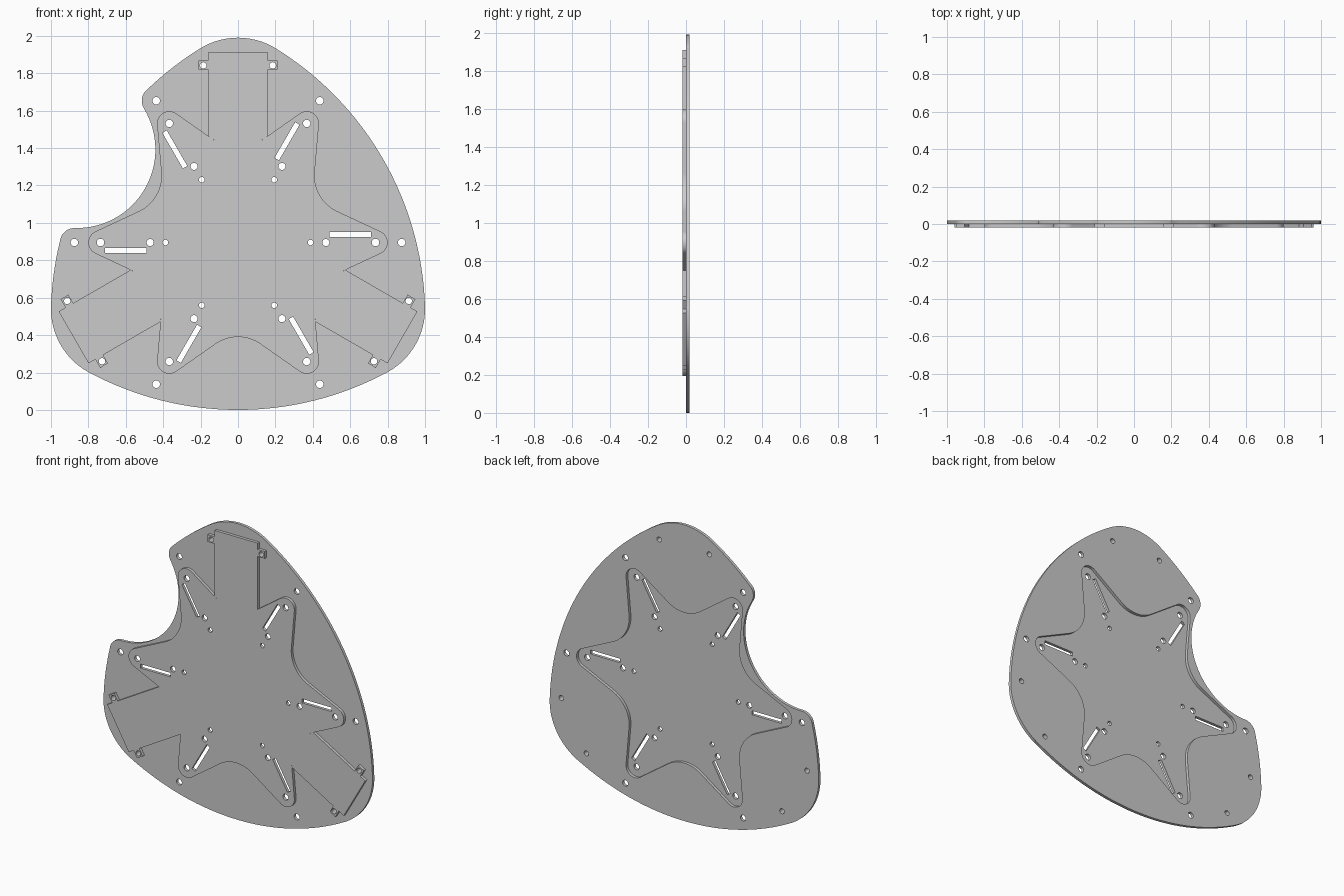
import bpy, bmesh
from math import sin, cos, radians, pi

if "Cube" in bpy.data.objects:
    bpy.data.objects.remove(bpy.data.objects["Cube"])

CZ = 0.895      # height of the hub centre
T = 0.0195      # thickness of each layer


def place(axis, along, across=0.0):
    """Point given along / across a radial axis (degrees), relative to hub."""
    a = radians(axis)
    return (along * cos(a) - across * sin(a), along * sin(a) + across * cos(a))


def arc(axis, dist, r, a0, a1, n=12):
    """Arc about a point on a radial axis; angles are relative to axis0 = world."""
    cx, cy = place(axis, dist)
    return [(cx + r * cos(radians(a0 + (a1 - a0) * i / n)),
             cy + r * sin(radians(a0 + (a1 - a0) * i / n))) for i in range(n + 1)]


def circle(c, r, n=24):
    return [(c[0] + r * cos(2 * pi * i / n), c[1] + r * sin(2 * pi * i / n)) for i in range(n)]


def plate(name, loops, y_mid):
    """Extruded flat plate: first loop is the outline, the others are holes."""
    cu = bpy.data.curves.new(name + "_profile", 'CURVE')
    cu.dimensions = '2D'
    cu.fill_mode = 'BOTH'
    cu.extrude = T / 2
    for loop in loops:
        pts = [p for i, p in enumerate(loop)
               if abs(p[0] - loop[i - 1][0]) + abs(p[1] - loop[i - 1][1]) > 1e-4]
        s = cu.splines.new('POLY')
        s.points.add(len(pts) - 1)
        for q, p in zip(s.points, pts):
            q.co = (p[0], p[1], 0, 1)
        s.use_cyclic_u = True
    tmp = bpy.data.objects.new(name + "_tmp", cu)
    bpy.context.collection.objects.link(tmp)
    dg = bpy.context.evaluated_depsgraph_get()
    me = bpy.data.meshes.new_from_object(tmp.evaluated_get(dg))
    bpy.data.objects.remove(tmp)
    bm = bmesh.new()
    bm.from_mesh(me)
    bmesh.ops.remove_doubles(bm, verts=bm.verts, dist=1e-5)
    for v in bm.verts:                      # stand the profile upright
        x, y, z = v.co
        v.co = (x, y_mid - z, y + CZ)
    bmesh.ops.recalc_face_normals(bm, faces=bm.faces)
    bm.to_mesh(me)
    bm.free()
    me.name = name
    ob = bpy.data.objects.new(name, me)
    bpy.context.collection.objects.link(ob)
    bpy.context.view_layer.objects.active = ob
    ob.select_set(True)
    bpy.ops.object.shade_smooth_by_angle(angle=radians(30))
    ob.select_set(False)
    return ob


# six-armed star outline, shared by the hub and the opening in the base plate
star = []
for k in range(6):
    a = 60 * k
    star += arc(a, 0.735, 0.065, a - 65, a + 65, 16)
    star += arc(a + 30, 0.715, 0.21, a + 30 + 215, a + 30 + 145, 16)

# rounded three-sided base outline with a concave bite at upper left
outline = []
for e in (270, 30, 150):
    if e == 150:
        outline += arc(e, -0.788, 1.683, e - 28.25, e - 16.5, 8)
        outline += arc(e - 30, 0.875, 0.077, e - 15.8, e + 61.55)
        outline += arc(e, 0.995, 0.42, e + 241.55, e + 118.45, 32)
        outline += arc(e + 30, 0.875, 0.077, e - 61.55, e + 15.8)
        outline += arc(e, -0.788, 1.683, e + 16.5, e + 28.25, 8)
    else:
        outline += arc(e, -0.788, 1.683, e - 28.25, e + 28.25, 32)
    outline += arc(e + 60, 0.709, 0.386, e + 28.25, e + 91.75, 24)

ARMS = range(0, 360, 60)
MOUNTS = (90, 210, 330)
ear_holes = {m: [circle(place(m, 0.947, s * 0.186), 0.017) for s in (-1, 1)] for m in MOUNTS}

# base plate (back layer)
plate("base_plate",
      [outline, star] + [circle(place(a, 0.875), 0.02) for a in ARMS]
      + [h for m in MOUNTS for h in ear_holes[m]], T / 2)

# star hub (front layer) with screw holes and one slot per arm
holes = []
for a in ARMS:
    holes += [circle(place(a, d), r) for d, r in ((0.735, 0.02), (0.47, 0.019), (0.388, 0.015))]
    holes.append([place(a, u, v) for u, v in
                  ((0.49, 0.03), (0.71, 0.03), (0.71, 0.057), (0.49, 0.057))])
plate("star_hub", [star] + holes, -T / 2)

# three rectangular mounts with screw ears, fitted against the hub
side = [(0.571, 0.16), (0.925, 0.16), (0.925, 0.212), (0.973, 0.212), (0.973, 0.16), (1.015, 0.16)]
for i, m in enumerate(MOUNTS):
    loop = arc(m, 0.715, 0.21, m + 215, m + 145, 16)
    loop += [place(m, u, v) for u, v in side]
    loop += [place(m, u, -v) for u, v in reversed(side)]
    plate(f"mount_{i + 1}", [loop] + ear_holes[m], -T / 2)
